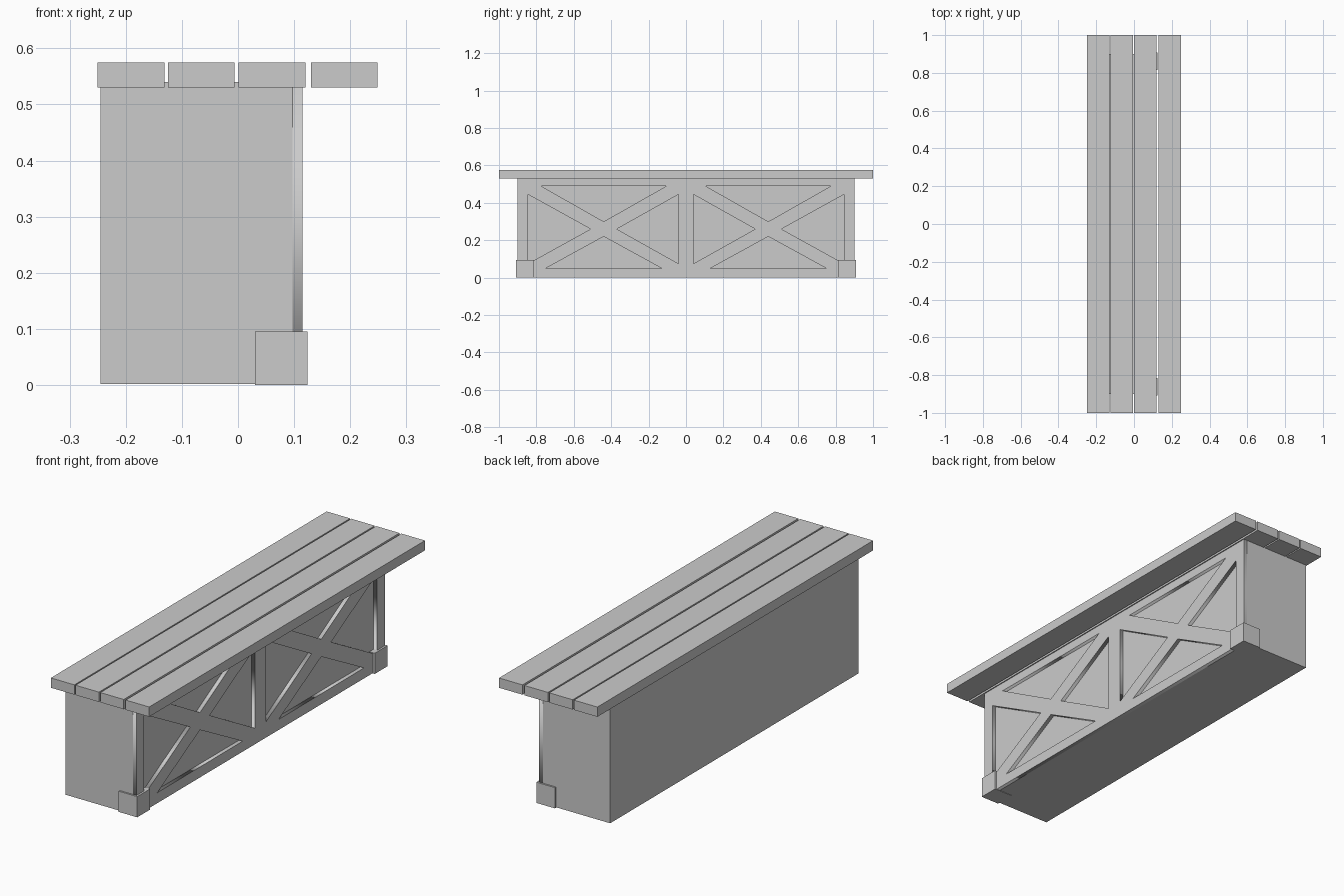
import bpy
from math import radians

if "Cube" in bpy.data.objects:
    bpy.data.objects.remove(bpy.data.objects["Cube"])


def box(name, x0, x1, y0, y1, z0, z1):
    bpy.ops.mesh.primitive_cube_add(size=1)
    ob = bpy.context.object
    ob.name = ob.data.name = name
    for v in ob.data.vertices:
        v.co = (x1 if v.co.x > 0 else x0, y1 if v.co.y > 0 else y0, z1 if v.co.z > 0 else z0)
    return ob


FRONT, DEPTH = 0.115, 0.018   # face of the trellis side and its recess depth
BOTTOM, TOP = 0.002, 0.54

# Solid bench body behind the decorated face
box("body", -0.245, FRONT - DEPTH, -0.9, 0.9, BOTTOM, TOP)

# Four seat planks
for i, x0 in enumerate((-0.25, -0.125, 0.001, 0.13)):
    box(f"seat_plank_{i + 1}", x0, x0 + 0.119, -1, 1, 0.53, 0.575)

# Corner foot blocks
for side, y0 in (("left", -0.908), ("right", 0.815)):
    box(f"foot_block_{side}", 0.03, 0.124, y0, y0 + 0.093, 0, 0.095)

# Cross-braced frame: outline with four triangular openings on each half
outlines = [[(-0.9, BOTTOM), (0.9, BOTTOM), (0.9, TOP), (-0.9, TOP)]]
openings = [
    [(0.105, 0.49), (0.775, 0.49), (0.44, 0.30)],
    [(0.13, 0.05), (0.75, 0.05), (0.44, 0.22)],
    [(0.04, 0.445), (0.04, 0.075), (0.37, 0.26)],
    [(0.845, 0.445), (0.845, 0.075), (0.51, 0.26)],
]
for sign in (-1, 1):
    outlines += [[(sign * y, z) for y, z in tri] for tri in openings]

curve = bpy.data.curves.new("cross_brace_frame", 'CURVE')
curve.dimensions = '2D'
curve.fill_mode = 'BOTH'
curve.extrude = DEPTH / 2
for pts in outlines:
    spline = curve.splines.new('POLY')
    spline.points.add(len(pts) - 1)
    for p, (y, z) in zip(spline.points, pts):
        p.co = (y, z, 0, 1)
    spline.use_cyclic_u = True
frame = bpy.data.objects.new("cross_brace_frame", curve)
bpy.context.collection.objects.link(frame)
frame.rotation_euler = (radians(90), 0, radians(90))
frame.location.x = FRONT - DEPTH / 2
bpy.ops.object.select_all(action='DESELECT')
frame.select_set(True)
bpy.context.view_layer.objects.active = frame
bpy.ops.object.convert(target='MESH')
